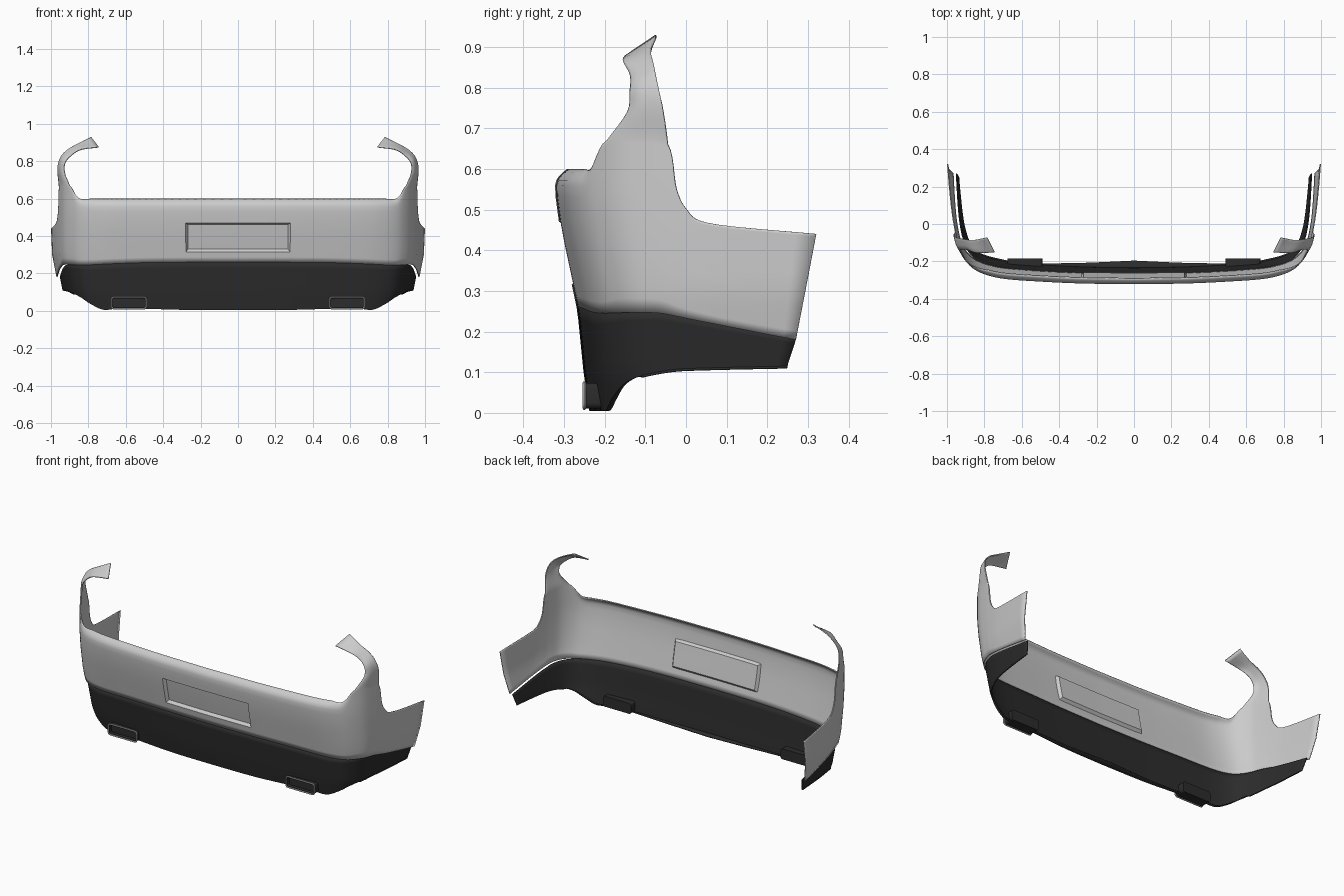
import bpy, bmesh, math
from mathutils import Vector

if "Cube" in bpy.data.objects:
    bpy.data.objects.remove(bpy.data.objects["Cube"])

# plan outline of the right half, centre front -> corner -> rear of side
PLAN = [(0, -.322), (.28, -.318), (.5, -.308), (.68, -.295), (.78, -.275), (.85, -.245), (.895, -.205),
        (.93, -.15), (.95, -.08), (.962, -.02), (.975, .06), (.988, .18), (1, .32)]
# edge curves as (position along plan, height)
TOP = [(0, .6), (1, .6), (2, .6), (3, .6), (4, .6), (5, .603), (6.2, .67), (7.4, .675), (8.6, .66),
       (8.95, .55), (9.3, .5), (9.9, .468), (12, .44)]
SEAM = [(0, .26), (1, .26), (2, .258), (3, .252), (4, .247), (5, .245), (6, .246), (7, .247), (8, .245),
        (9, .236), (9.7, .226), (10.4, .212), (11.65, .18)]
LOW = [(0, .005), (1, .005), (2, .01), (3, .013), (4, .006), (5, .038), (6, .07), (7, .09), (8, .102),
       (9, .108), (9.7, .11), (10.4, .112), (11.5, .115)]
SUB = 6


def spline(pts, t):
    n = len(pts) - 1
    t = max(0, min(n, t))
    i = min(int(t), n - 1)
    u = t - i
    p = [Vector(q) for q in pts]
    b, c = p[i], p[i + 1]
    a = p[i - 1] if i > 0 else 2 * b - c
    d = p[i + 2] if i + 2 <= n else 2 * c - b
    return .5 * (2 * b + (c - a) * u + (2 * a - 5 * b + 4 * c - d) * u * u + (3 * b - a - 3 * c + d) * u ** 3)


def ramp(z, table):
    if z <= table[0][0]:
        return table[0][1]
    for (z0, v0), (z1, v1) in zip(table, table[1:]):
        if z <= z1:
            return v0 + (v1 - v0) * (z - z0) / (z1 - z0)
    return table[-1][1]


def surface(s, z, lip=0.0, inset=0.0):
    x, y = spline(PLAN, s)
    dy = ramp(z, [(0, .085), (.1, .07), (.25, .055), (.45, .012), (.54, 0)]) + lip
    sx = ramp(z, [(0, .08), (.1, .04), (.2, .022), (.3, .004), (.45, 0)]) + inset
    return Vector((x * (1 - sx), y + dy * max(0, min(1, -y / .3)), z))


def add_faces(bm, grid):
    return [[bm.faces.new((r0[j], r0[j + 1], r1[j + 1], r1[j])) for j in range(len(r0) - 1)]
            for r0, r1 in zip(grid, grid[1:])]


def finish(bm, name, mat=None, thick=.006):
    me = bpy.data.meshes.new(name)
    bm.to_mesh(me)
    bm.free()
    ob = bpy.data.objects.new(name, me)
    bpy.context.collection.objects.link(ob)
    if mat:
        me.materials.append(mat)
    m = ob.modifiers.new("mirror", 'MIRROR')
    m.use_clip = True
    if thick:
        ob.modifiers.new("shell", 'SOLIDIFY').thickness = thick
    bpy.ops.object.select_all(action='DESELECT')
    ob.select_set(True)
    bpy.context.view_layer.objects.active = ob
    bpy.ops.object.shade_smooth_by_angle(angle=math.radians(35))
    return ob


dark = bpy.data.materials.new("dark_plastic")
dark.diffuse_color = (.025, .025, .025, 1)
dark.use_nodes = True
dark.node_tree.nodes["Principled BSDF"].inputs["Base Color"].default_value = dark.diffuse_color
N = 12 * SUB + 1

# painted bumper cover
bm = bmesh.new()
grid = []
for f in (0, .08, .162, .3, .46, .618, .7, .8, .88, .92, .95, .975, 1):
    row = []
    for k in range(N):
        b, t = spline(SEAM, k / SUB), spline(TOP, k / SUB)
        s, z = b.lerp(t, f)
        fade = max(0, min(1, (6 - s) / 2))
        row.append(bm.verts.new(surface(s, z, .03 * max(0, (f - .88) / .12) ** 2 * fade)))
    grid.append(row)
faces = add_faces(bm, grid)

# corner arms sweeping up and inward from the cover
base = grid[-1][6 * SUB:8 * SUB + 1]
F0, R0 = base[0].co.copy(), base[-1].co.copy()
front = [F0, (.928, -.145, .74), (.927, -.139, .79), (.895, -.138, .83), (.84, -.155, .865), (.745, -.152, .878)]
rear = [R0, (.966, -.06, .76), (.95, -.072, .82), (.915, -.08, .86), (.86, -.087, .893), (.785, -.075, .93)]
arm = [base]
for i in range(1, 21):
    f, r = spline(front, i / 4), spline(rear, i / 4)
    row = []
    for j, v in enumerate(base):
        q = j / (len(base) - 1)
        off = (v.co - F0.lerp(R0, q)) * (1 - i / 20)
        row.append(bm.verts.new(f.lerp(r, q) + off))
    arm.append(row)
add_faces(bm, arm)

# recessed number plate pocket
pocket = [fc for r in faces[2:5] for fc in r[:SUB]]
bm.normal_update()
bmesh.ops.inset_region(bm, faces=pocket, use_boundary=False, use_even_offset=True, thickness=.012, depth=-.016)
finish(bm, "bumper_cover")

# dark lower valance with inward flange
bm = bmesh.new()
grid = []
for i in range(10):
    row = []
    for k in range(N):
        b, t = spline(LOW, k / SUB), spline(SEAM, k / SUB)
        s, z = b.lerp(t, max(0, i - 1) / 8)
        p = surface(s, z, inset=.018 * max(0, min(1, (s - 4) / 3)))
        if i == 0:
            p.y += (.012 + .03 * max(0, 1 - p.x / .5)) * max(0, min(1, (7 - s) / 2))
        row.append(bm.verts.new(p))
    grid.append(row)
add_faces(bm, grid)
finish(bm, "lower_valance", dark)

# exhaust outlets
bm = bmesh.new()
bmesh.ops.create_cube(bm, size=1)
for v in bm.verts:
    v.co = Vector((.583 + v.co.x * .185, -.217 + v.co.y * .064, .042 + v.co.z * .062))
bmesh.ops.bevel(bm, geom=[e for e in bm.edges if abs(e.verts[0].co.y - e.verts[1].co.y) > .01],
                offset=.014, segments=4, affect='EDGES', profile=.5)
bm.normal_update()
mouth = [f for f in bm.faces if f.normal.y < -.9]
bmesh.ops.inset_region(bm, faces=mouth, thickness=.006, depth=0)
bmesh.ops.inset_region(bm, faces=mouth, thickness=.001, depth=-.02)
finish(bm, "exhaust_outlets", dark, 0)

# bright rims around the outlets
bm = bmesh.new()
loop = []
for cx, cz, a0 in ((.662, .06, 0), (.504, .06, 90), (.504, .025, 180), (.662, .025, 270)):
    for i in range(5):
        a = math.radians(a0 + i * 22.5)
        d = Vector((math.cos(a), 0, math.sin(a)))
        c = Vector((cx, -.25, cz))
        loop.append([bm.verts.new(c + d * (.014 + .004 * math.cos(w)) + Vector((0, .004 * math.sin(w), 0)))
                     for w in (j * math.pi / 4 for j in range(8))])
for r0, r1 in zip(loop, loop[1:] + loop[:1]):
    for j in range(8):
        bm.faces.new((r0[j], r0[(j + 1) % 8], r1[(j + 1) % 8], r1[j]))
bmesh.ops.recalc_face_normals(bm, faces=bm.faces)
finish(bm, "exhaust_rims", None, 0)
